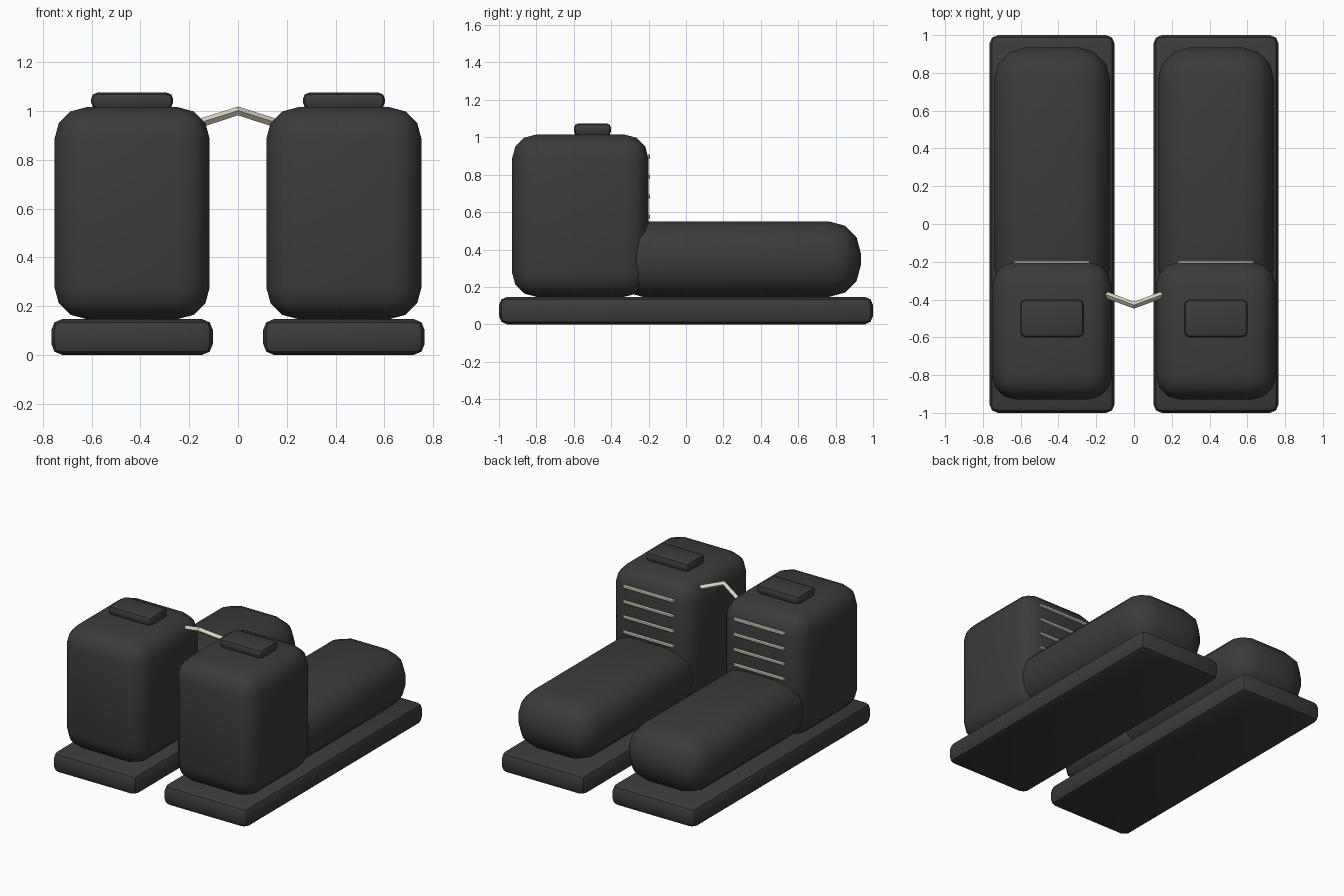
import bpy, math

if "Cube" in bpy.data.objects:
    bpy.data.objects.remove(bpy.data.objects["Cube"])


def material(name, rgb):
    m = bpy.data.materials.new(name)
    m.diffuse_color = (*rgb, 1)
    m.use_nodes = True
    m.node_tree.nodes["Principled BSDF"].inputs["Base Color"].default_value = m.diffuse_color
    return m


dark = material("charcoal rubber", (0.044, 0.044, 0.044))
cream = material("cream lace", (0.70, 0.66, 0.55))


def box(name, lo, hi, mat, bevel=0.0, segments=2):
    """Box between two corners with rounded edges."""
    bpy.ops.mesh.primitive_cube_add(size=1, location=[(a + b) / 2 for a, b in zip(lo, hi)])
    ob = bpy.context.object
    ob.name = name
    ob.scale = [b - a for a, b in zip(lo, hi)]
    bpy.ops.object.transform_apply(location=False, rotation=False, scale=True)
    ob.data.materials.append(mat)
    if bevel:
        mod = ob.modifiers.new("rounding", 'BEVEL')
        mod.width = bevel
        mod.segments = segments
        bpy.ops.object.modifier_apply(modifier=mod.name)
        bpy.ops.object.shade_smooth_by_angle(angle=math.radians(35))
    return ob


for side, cx in (("left", -0.434), ("right", 0.434)):
    def part(name, half, y, z, mat, bevel=0.0, segments=2):
        return box(f"{side}_{name}", (cx - half, y[0], z[0]), (cx + half, y[1], z[1]),
                   mat, bevel, segments)

    # Boot body
    part("sole", 0.331, (-1.0, 1.0), (0.0, 0.147), dark, 0.045, 2)
    part("shaft", 0.318, (-0.93, -0.2), (0.147, 1.015), dark, 0.13, 3)
    part("toe", 0.308, (-0.40, 0.935), (0.147, 0.55), dark, 0.17, 3)
    part("pull_tab", 0.168, (-0.6, -0.4), (1.008, 1.075), dark, 0.026, 2)

    # Lace bars on the inner face of the shaft
    for i in range(4):
        z = 0.577 + i * 0.107
        part(f"lace_bar_{i + 1}", 0.2, (-0.215, -0.192), (z - 0.012, z + 0.012), cream, 0.006, 1)

# Lace tying the two boots together
curve = bpy.data.curves.new("joining_lace", 'CURVE')
curve.dimensions = '3D'
curve.bevel_depth = 0.018
curve.bevel_resolution = 0
curve.use_fill_caps = True
spline = curve.splines.new('POLY')
spline.points.add(2)
for p, co in zip(spline.points, ((-0.155, -0.372, 0.95), (0, -0.43, 1.0), (0.155, -0.372, 0.95))):
    p.co = (*co, 1)
lace = bpy.data.objects.new("joining_lace", curve)
bpy.context.collection.objects.link(lace)
curve.materials.append(cream)
bpy.ops.object.select_all(action='DESELECT')
bpy.context.view_layer.objects.active = lace
lace.select_set(True)
bpy.ops.object.convert(target='MESH')
bpy.ops.object.shade_flat()
